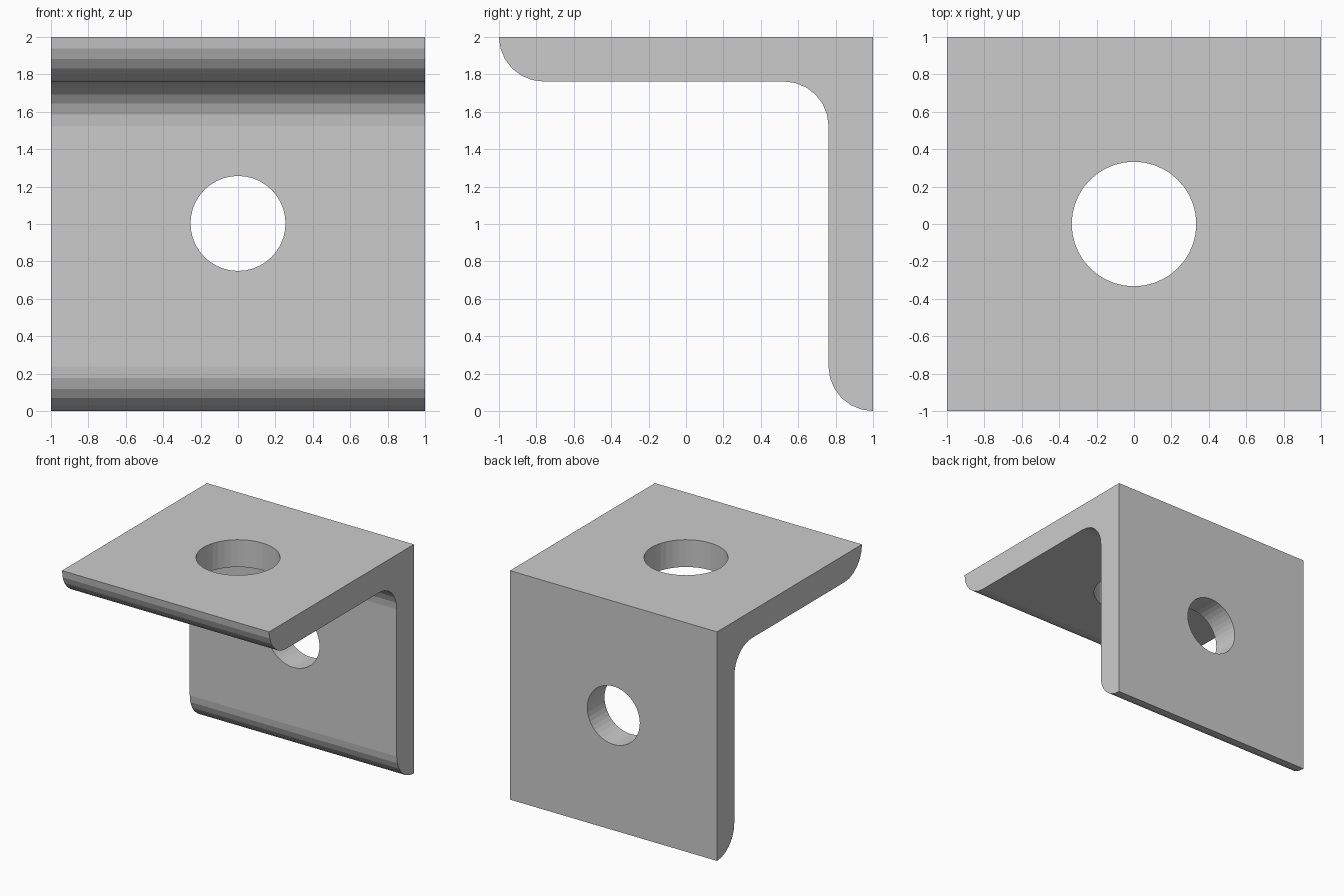
import bpy, bmesh
from math import cos, sin, radians

if "Cube" in bpy.data.objects:
    bpy.data.objects.remove(bpy.data.objects["Cube"])

R = 0.238          # plate thickness and rounding radius
SEG = 6            # facets per quarter round


def arc(cy, cz, a0, a1):
    """Quarter round in the y-z plane."""
    pts = []
    for i in range(SEG + 1):
        a = radians(a0 + (a1 - a0) * i / SEG)
        pts.append((cy + R * cos(a), cz + R * sin(a)))
    return pts


# L-shaped side profile: back corner, top lip, inner fillet, bottom lip
profile = [(1, 2)]
profile += arc(-1 + R, 2, 180, 270)
profile += arc(1 - 2 * R, 2 - 2 * R, 90, 0)
profile += arc(1, R, 180, 270)

# Extrude the profile along x
bm = bmesh.new()
face = bm.faces.new([bm.verts.new((-1, y, z)) for y, z in profile])
ext = bmesh.ops.extrude_face_region(bm, geom=[face])
new_verts = [g for g in ext["geom"] if isinstance(g, bmesh.types.BMVert)]
bmesh.ops.translate(bm, verts=new_verts, vec=(2, 0, 0))
bmesh.ops.recalc_face_normals(bm, faces=bm.faces)
mesh = bpy.data.meshes.new("angle_bracket")
bm.to_mesh(mesh)
bm.free()
bracket = bpy.data.objects.new("angle_bracket", mesh)
bpy.context.collection.objects.link(bracket)


def drill(name, radius, location, rotation):
    """Cut a round hole through one plate."""
    bpy.ops.mesh.primitive_cylinder_add(vertices=40, radius=radius, depth=0.6,
                                        location=location, rotation=rotation)
    cutter = bpy.context.object
    cutter.name = name
    cutter.hide_render = True
    mod = bracket.modifiers.new(name, "BOOLEAN")
    mod.operation = "DIFFERENCE"
    mod.solver = "EXACT"
    mod.object = cutter
    bpy.context.view_layer.objects.active = bracket
    bpy.ops.object.modifier_apply(modifier=name)
    bpy.data.objects.remove(cutter)


# Bolt holes in the top and back plates
drill("top_hole", 0.333, (0, 0, 1.9), (0, 0, 0))
drill("back_hole", 0.254, (0, 0.9, 1.003), (radians(90), 0, 0))
